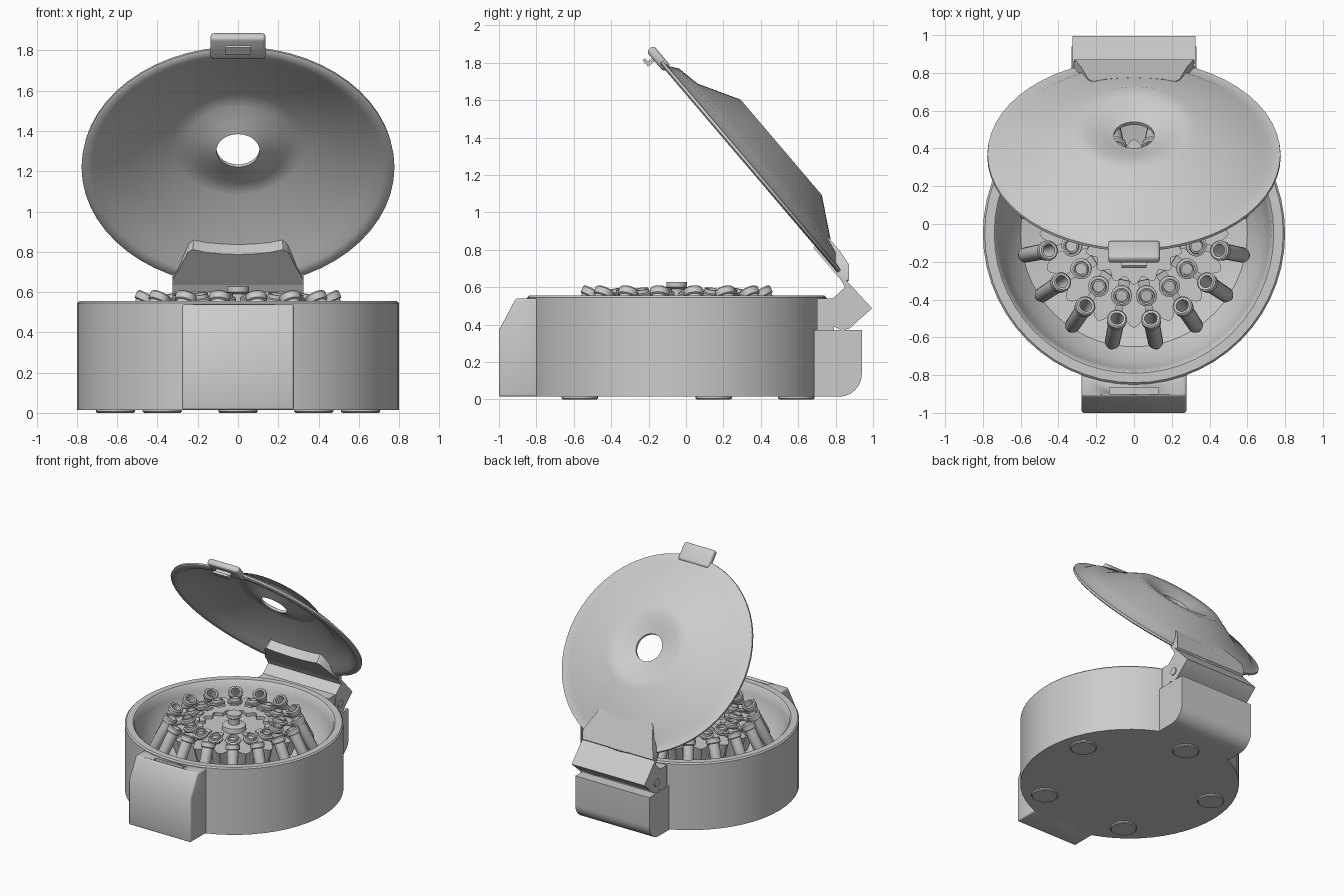
import bpy, bmesh, math
from math import sin, cos, pi, radians
from mathutils import Matrix, Vector

if "Cube" in bpy.data.objects:
    bpy.data.objects.remove(bpy.data.objects["Cube"])

CY = -0.05                                   # body / rotor axis
LID = Matrix.Translation((0, 0.353, 1.215)) @ Matrix.Rotation(-radians(49.6), 4, 'X')


def finish(name, bm, mat=None, bevel=0, angle=35):
    bmesh.ops.remove_doubles(bm, verts=bm.verts, dist=1e-5)
    bmesh.ops.recalc_face_normals(bm, faces=bm.faces)
    me = bpy.data.meshes.new(name)
    bm.to_mesh(me)
    bm.free()
    ob = bpy.data.objects.new(name, me)
    bpy.context.collection.objects.link(ob)
    if mat:
        ob.matrix_world = mat
    bpy.context.view_layer.objects.active = ob
    ob.select_set(True)
    if bevel:
        m = ob.modifiers.new("bevel", 'BEVEL')
        m.width, m.segments, m.limit_method = bevel, 3, 'ANGLE'
        bpy.ops.object.modifier_apply(modifier=m.name)
    bpy.ops.object.shade_smooth_by_angle(angle=radians(angle))
    ob.select_set(False)
    return ob


def lathe(bm, prof, n=48, mat=Matrix(), closed=False):
    """Revolve (r, z) points about z; r = 0 ends close the shape."""
    rings = [[bm.verts.new(mat @ Vector((r * cos(2 * pi * i / n), r * sin(2 * pi * i / n), z)))
              for i in range(n)] if r else [bm.verts.new(mat @ Vector((0, 0, z)))] for r, z in prof]
    pairs = list(zip(rings, rings[1:]))
    if closed:
        pairs.append((rings[-1], rings[0]))
    for a, b in pairs:
        for i in range(n):
            j = (i + 1) % n
            q = [a[i % len(a)], a[j % len(a)], b[j % len(b)], b[i % len(b)]]
            bm.faces.new(list(dict.fromkeys(q)))


def loft(bm, lower, upper):
    """Cap and join two matching outlines."""
    a = [bm.verts.new(p) for p in lower]
    b = [bm.verts.new(p) for p in upper]
    bm.faces.new(a)
    bm.faces.new(b)
    for i in range(len(a)):
        j = (i + 1) % len(a)
        bm.faces.new((a[i], a[j], b[j], b[i]))


def side_prism(name, yz, hw, bevel=0):
    """Extrude a (y, z) outline across x."""
    bm = bmesh.new()
    loft(bm, [(-hw, y, z) for y, z in yz], [(hw, y, z) for y, z in yz])
    return finish(name, bm, bevel=bevel)


def box(bm, lo, hi, mat=Matrix()):
    c = [(lo[0], lo[1]), (hi[0], lo[1]), (hi[0], hi[1]), (lo[0], hi[1])]
    loft(bm, [mat @ Vector((x, y, lo[2])) for x, y in c], [mat @ Vector((x, y, hi[2])) for x, y in c])


axis = Matrix.Translation((0, CY, 0))

# body shell with bowl
bm = bmesh.new()
lathe(bm, [(0, .015), (.8, .015), (.8, .545), (.79, .555), (.74, .555), (.73, .545), (.715, .48),
           (.68, .34), (.6, .24), (.45, .2), (0, .2)], 56)
finish("body_bowl", bm, axis)

# five feet
bm = bmesh.new()
for k in range(5):
    a = pi / 2 + k * 2 * pi / 5
    lathe(bm, [(0, 0), (.09, 0), (.097, .006), (.097, .02), (0, .02)], 24,
          Matrix.Translation((.64 * cos(a), .64 * sin(a) + CY, 0)))
finish("feet", bm)

# front latch housing with slot
housing = side_prism("front_housing", [(-.79, .015), (-1, .015), (-1, .37), (-.91, .54), (-.79, .54)], .277, .012)
bm = bmesh.new()
box(bm, (-.13, -.9, .5), (.13, -.866, .6))
cutter = finish("slot_cutter", bm)
bpy.context.view_layer.objects.active = housing
m = housing.modifiers.new("slot", 'BOOLEAN')
m.object, m.operation = cutter, 'DIFFERENCE'
bpy.ops.object.modifier_apply(modifier=m.name)
bpy.data.objects.remove(cutter)

# rear hinge block, knuckle and arm
arc = [(.82 + .12 * sin(t * pi / 12), .135 - .12 * cos(t * pi / 12)) for t in range(7)]
side_prism("rear_block", [(.685, .015)] + arc + [(.94, .37), (.685, .37)], .33)
side_prism("hinge_support", [(.7, .36), (.79, .36), (.79, .54), (.7, .54)], .32)
side_prism("hinge_arm", [(.80, .69), (.84, .655), (.995, .487), (.872, .378), (.83, .37), (.79, .39),
                         (.775, .43), (.785, .54), (.85, .60)], .325)
bm = bmesh.new()
lathe(bm, [(0, -.332), (.03, -.332), (.03, .332), (0, .332)], 20,
      Matrix.Translation((0, .84, .45)) @ Matrix.Rotation(pi / 2, 4, 'Y'))
finish("hinge_pin", bm)

# open lid: thin shell with a sunken centre hole
bm = bmesh.new()
lathe(bm, [(.765, 0), (.777, .008), (.775, .022), (.72, .028), (.675, .062), (.55, .085), (.335, .205),
           (.25, .2), (.17, .175), (.107, .155), (.107, .135), (.17, .155), (.25, .18), (.33, .185),
           (.545, .065), (.67, .04), (.72, .005)], 56, closed=True)
finish("lid", bm, LID, angle=50)

# lid hinge flap with curved edge
half = [(.08, .548), (.16, .538), (.225, .52), (.25, .54), (.285, .63), (.322, .71), (.325, .77)]
out = [(-x, y) for x, y in reversed(half)] + [(0, .552)] + half
bm = bmesh.new()
loft(bm, [(x, y, -.012) for x, y in out],
     [(x * .97, y, .085 if y < .7 else .075 if y < .75 else .025) for x, y in out])
finish("lid_flap", bm, LID)

# lid catch and hook
bm = bmesh.new()
box(bm, (-.137, -.858, -.012), (.137, -.715, .038))
finish("lid_catch", bm, LID, .018)
bm = bmesh.new()
box(bm, (-.065, -.81, -.045), (.065, -.79, 0))
box(bm, (-.065, -.835, -.058), (.065, -.79, -.04))
finish("catch_hook", bm, LID)

# scalloped rotor ring, hub and knob
N = 16
M = N * 8
bm = bmesh.new()
levels = []
for ri, ro, dr, z in ((.25, .40, .03, .33), (.25, .455, .045, .525)):
    ring = []
    for i in range(M):
        a = 2 * pi * i / M
        s = cos(N * a)
        ring.append((bm.verts.new(((ri + .02 * s) * cos(a), (ri + .02 * s) * sin(a), z)),
                     bm.verts.new(((ro + dr * s) * cos(a), (ro + dr * s) * sin(a), z))))
    levels.append(ring)
lo, hi = levels
for i in range(M):
    j = (i + 1) % M
    for p, q, r, s in ((lo[i][0], lo[j][0], hi[j][0], hi[i][0]), (lo[i][1], lo[j][1], hi[j][1], hi[i][1]),
                       (lo[i][0], lo[j][0], lo[j][1], lo[i][1]), (hi[i][0], hi[j][0], hi[j][1], hi[i][1])):
        bm.faces.new((p, q, r, s))
finish("rotor_ring", bm, axis)
bm = bmesh.new()
lathe(bm, [(0, .19), (.15, .19), (.15, .36), (.28, .4), (.28, .5), (.09, .5), (.085, .535), (.04, .545),
           (.04, .59), (.055, .6), (.055, .627), (0, .627)], 32)
finish("rotor_hub", bm, axis)

# sample tubes with open mouths, straps and flipped-back caps
tubes, caps = bmesh.new(), bmesh.new()
for k in range(N):
    turn = axis @ Matrix.Rotation((k + .5) * 2 * pi / N, 4, 'Z')
    tilt = turn @ Matrix.Translation((.465, 0, .575)) @ Matrix.Rotation(-radians(27), 4, 'Y')
    lathe(tubes, [(0, -.31), (.025, -.305), (.04, -.27), (.042, -.03), (.052, -.025), (.054, .008),
                  (.046, .016), (.034, .014), (.032, -.2), (0, -.22)], 16, tilt)
    back = turn @ Matrix.Translation((.337, 0, .565)) @ Matrix.Rotation(radians(12), 4, 'Y')
    lathe(caps, [(0, -.018), (.05, -.018), (.056, -.01), (.056, .004), (.043, .008), (.041, .026),
                 (.032, .026), (.03, .002), (0, .002)], 16, back)
    box(caps, (-.085, -.03, -.018), (-.03, .03, -.004), back)
    box(caps, (.04, -.02, -.014), (.09, .02, -.004), back)
finish("sample_tubes", tubes)
finish("tube_caps", caps)
